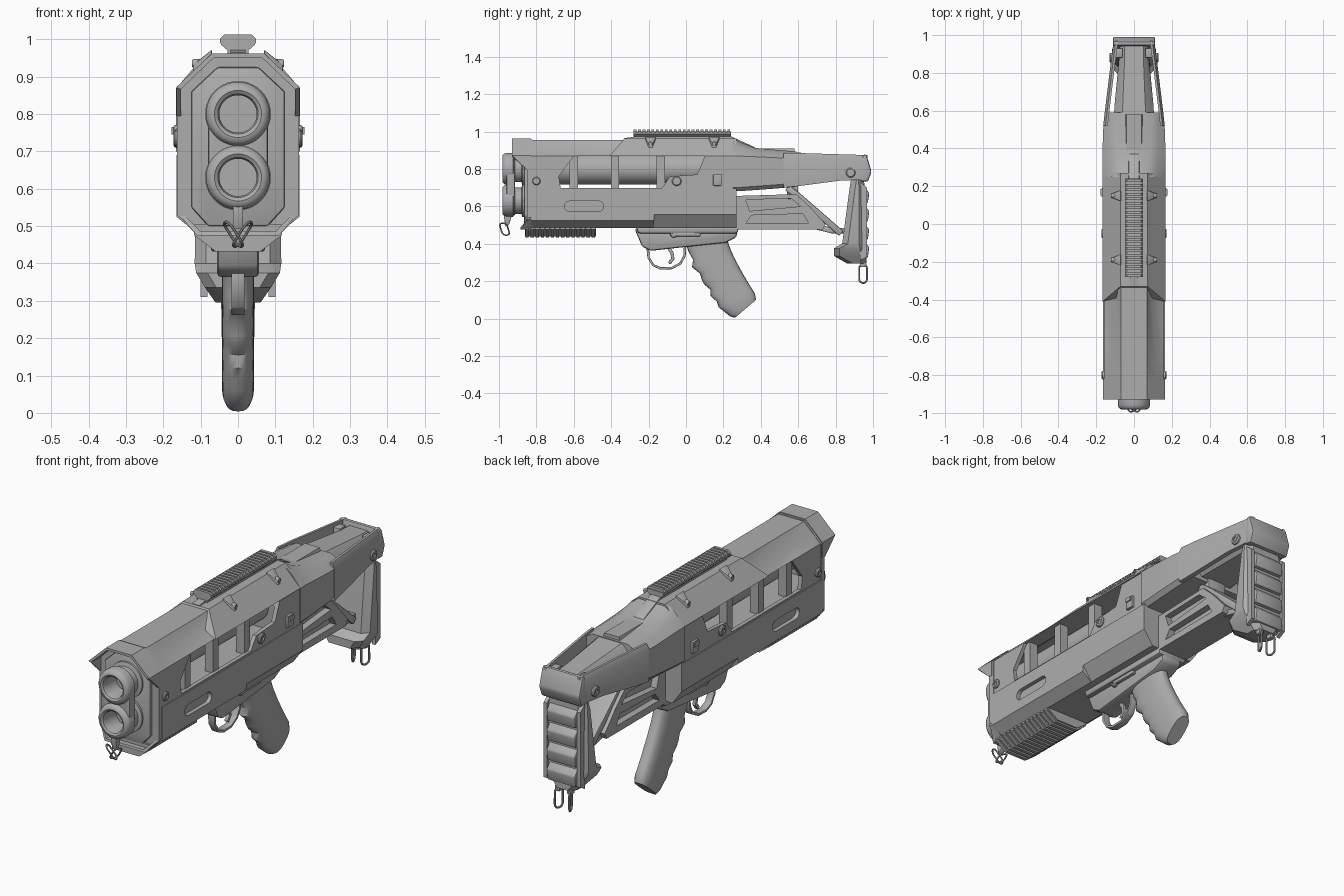
import bpy, bmesh, math
from math import sin, cos, pi, radians

if "Cube" in bpy.data.objects:
    bpy.data.objects.remove(bpy.data.objects["Cube"])

grey = bpy.data.materials.new("gunmetal grey")
grey.diffuse_color = (0.42, 0.42, 0.42, 1)
grey.use_nodes = True
grey.node_tree.nodes["Principled BSDF"].inputs["Base Color"].default_value = grey.diffuse_color


# ---------- helpers ----------
def finish(name, bm, bevel=0.0):
    bmesh.ops.recalc_face_normals(bm, faces=bm.faces)
    if bevel:
        edges = [e for e in bm.edges if e.is_manifold and e.calc_face_angle(0) > radians(30)]
        bmesh.ops.bevel(bm, geom=edges, offset=bevel, segments=2, profile=0.5,
                        affect='EDGES', clamp_overlap=True)
    me = bpy.data.meshes.new(name)
    bm.to_mesh(me)
    bm.free()
    me.materials.append(grey)
    ob = bpy.data.objects.new(name, me)
    bpy.context.collection.objects.link(ob)
    return ob


def loft(name, rings, bevel=0.0, caps=True):
    bm = bmesh.new()
    vs = [[bm.verts.new(p) for p in r] for r in rings]
    n = len(rings[0])
    for a, b in zip(vs, vs[1:]):
        for i in range(n):
            bm.faces.new((a[i], a[(i + 1) % n], b[(i + 1) % n], b[i]))
    if caps:
        bm.faces.new(vs[0])
        bm.faces.new(vs[-1])
    return finish(name, bm, bevel)


def side_shape(name, pts, x0, x1, bevel=0.0):      # (y, z) outline extruded along x
    return loft(name, [[(x, y, z) for y, z in pts] for x in (x0, x1)], bevel)


def front_shape(name, pts, y0, y1, bevel=0.0):     # (x, z) outline extruded along y
    return loft(name, [[(x, y, z) for x, z in pts] for y in (y0, y1)], bevel)


def box(name, x, y, z, bevel=0.0):
    return side_shape(name, [(y[0], z[0]), (y[1], z[0]), (y[1], z[1]), (y[0], z[1])], x[0], x[1], bevel)


def lathe(name, prof, z, n=40):                    # (radius, y) revolved round the bore axis
    return loft(name, [[(r * cos(2 * pi * i / n), y, z + r * sin(2 * pi * i / n)) for i in range(n)]
                       for r, y in prof])


def bolt(name, s, x, y, z, r=0.022):
    prof = [(r, x - 0.02), (r, x + 0.003), (r * .8, x + 0.008), (r * .45, x + 0.008), (r * .45, x + 0.002)]
    return loft(name, [[(s * px, y + q * cos(i * pi / 8), z + q * sin(i * pi / 8)) for i in range(16)]
                       for q, px in prof])


def ribbon(name, path, thick, hw, bevel=0.0):      # bent flat bar along a (y, z) path
    rings = []
    for i, (y, z) in enumerate(path):
        a, b = path[max(i - 1, 0)], path[min(i + 1, len(path) - 1)]
        dy, dz = b[0] - a[0], b[1] - a[1]
        k = thick / 2 / math.hypot(dy, dz)
        oy, oz = -dz * k, dy * k
        rings.append([(-hw, y + oy, z + oz), (hw, y + oy, z + oz), (hw, y - oy, z - oz), (-hw, y - oy, z - oz)])
    return loft(name, rings, bevel)


def ring_wire(name, centre, w, h, tilt, turn, r=0.005):
    cu = bpy.data.curves.new(name, 'CURVE')
    cu.dimensions, cu.bevel_depth, cu.bevel_resolution = '3D', r, 2
    sp = cu.splines.new('POLY')
    sp.points.add(27)
    for i, p in enumerate(sp.points):
        a = 2 * pi * i / 28
        p.co = (w * cos(a), 0, w * sin(a) + (h - w) * (1 if sin(a) > 0 else -1), 1)
    sp.use_cyclic_u = True
    ob = bpy.data.objects.new(name, cu)
    cu.materials.append(grey)
    ob.location, ob.rotation_euler = centre, (tilt, 0, turn)
    bpy.context.collection.objects.link(ob)
    bpy.context.view_layer.objects.active = ob
    ob.select_set(True)
    bpy.ops.object.convert(target='MESH')
    bpy.ops.object.select_all(action='DESELECT')


def cut(ob, *cutters):
    for c in cutters:
        m = ob.modifiers.new("cut", 'BOOLEAN')
        m.operation, m.solver, m.object = 'DIFFERENCE', 'EXACT', c
        bpy.context.view_layer.objects.active = ob
        bpy.ops.object.modifier_apply(modifier=m.name)
        bpy.data.objects.remove(c)


def slot(y0, y1, z0, z1, x0, x1):                  # rounded slot cutter
    r, zc = (z1 - z0) / 2, (z0 + z1) / 2
    pts = [(y1 - r + r * cos(a * pi / 8), zc + r * sin(a * pi / 8)) for a in range(-4, 5)]
    pts += [(y0 + r + r * cos(a * pi / 8), zc + r * sin(a * pi / 8)) for a in range(4, 13)]
    return side_shape("slot_cutter", pts, x0, x1)


def mirrored(half):
    return half + [(-x, z) for x, z in reversed(half)]


# ---------- upper housing: hollow shell with side windows and scooped front corners ----------
def housing_ring(y, sink):
    half = [(.16, .685), (.16, .868), (.115 - sink * .8, .913 - sink), (.07, .955)]
    return [(x, y, z) for x, z in mirrored(half)]


upper = loft("upper_housing", [housing_ring(-.83, 0), housing_ring(-.72, .004),
                               housing_ring(-.38, .025), housing_ring(-.30, 0), housing_ring(.27, 0)])
cavity = front_shape("cavity", mirrored([(.14, .692), (.14, .83), (.05, .9)]), -.80, .12)
window = side_shape("window", [(-.67, .697), (-.13, .697), (-.085, .76), (.06, .77), (.10, .868),
                               (-.60, .868), (-.68, .76)], -.3, .3)
cut(upper, cavity, window)

# Top cover with slanted front edge
cover = mirrored([(.166, .868), (.072, .962)])
loft("top_cover", [[(x, -.33 if z > .9 else -.41, z) for x, z in cover], [(x, .27, z) for x, z in cover]])

# Lower housing
def low_ring(y, zc):
    return [(x, y, z) for x, z in mirrored([(.165, .69), (.165, zc), (.115, .485)])]


lower = loft("lower_housing", [low_ring(-.83, .525), low_ring(-.172, .525), low_ring(-.17, .555), low_ring(.27, .555)])
cut(lower, slot(-.65, -.44, .573, .628, .145, .3), slot(-.65, -.44, .573, .628, -.3, -.145))

# Internal barrel and window posts
lathe("inner_barrel", [(.083, -.81), (.083, .13)], .80)
for s in (-1, 1):
    for i, y in enumerate((-.6, -.38, -.135)):
        box(f"window_post_{i}", (s * .10, s * .145), (y - .022, y + .022), (.685, .872))
    # Side hardware
    bolt("front_bolt", s, .163, -.80, .735)
    bolt("window_bolt", s, .163, -.05, .735, .026)
    bolt("stock_bolt", s, .122, .88, .78, .026)
    box("side_latch", (s * .15, s * .172), (.145, .19), (.71, .77), .004)
    box("latch_step", (s * .15, s * .178), (.15, .185), (.745, .765))
    for y in (-.19, .15):
        loft("rail_bracket", [[(s * .07, y - .03, z), (s * .07, y + .03, z), (s * .12, y + .01, z - .04),
                               (s * .12, y - .01, z - .04)] for z in (.935, .972)], .003)
        bolt("bracket_screw", s, .115, y, .935, .012)

# ---------- front plate, hood and muzzles ----------
face = [(.163, .53), (.163, .868), (.07, .958)]
front_shape("front_plate", mirrored([(.105, .47)] + face), -.85, -.82)
front_shape("front_bezel", mirrored([(.08, .50), (.125, .55), (.125, .86), (.055, .925)]), -.865, -.84, .006)


def lip(name, pts, back):
    rings = []
    for x, z, y, dx, dz in pts:
        rings.append([(x, y, z), (x - dx, y, z - dz), (x - dx, back, z - dz), (x, back, z)])
    loft(name, rings)


half = [(.165, .795, -.85, .012, 0), (.165, .872, -.93, .012, .006), (.07, .962, -.93, .005, .012)]
lip("front_hood", half + [(-x, z, y, -dx, dz) for x, z, y, dx, dz in reversed(half)], -.83)
half = [(.165, .54, -.84, .012, 0), (.11, .475, -.885, .008, -.012)]
lip("lower_lip", half + [(-x, z, y, -dx, dz) for x, z, y, dx, dz in reversed(half)], -.83)

stadium = [(.08 * cos(a * pi / 12), .80 + .08 * sin(a * pi / 12)) for a in range(13)]
stadium += [(-.08 * cos(a * pi / 12), .63 - .08 * sin(a * pi / 12)) for a in range(13)]
clamp = front_shape("muzzle_clamp", stadium, -.96, -.915, .006)
cut(clamp, *[lathe("bore", [(.06, -1.1), (.06, -.8)], z) for z in (.80, .63)])
for nm, z in (("upper", .80), ("lower", .63)):
    lathe(nm + "_muzzle", [(.05, -.88), (.05, -.965), (.054, -.976), (.063, -.982), (.073, -.98), (.082, -.971),
                           (.086, -.957), (.086, -.925), (.07, -.915), (.07, -.88), (.088, -.875), (.088, -.83)], z)

# Front sling clip and rings
side_shape("sling_clip", [(-.975, .555), (-.93, .555), (-.945, .505), (-.965, .49)], -.014, .014, .004)
ring_wire("front_ring_a", (.012, -.97, .478), .022, .04, radians(35), radians(65), .004)
ring_wire("front_ring_b", (-.012, -.97, .478), .022, .04, radians(35), radians(-65), .004)

# ---------- rails ----------
under = mirrored([(.112, .505), (.112, .478), (.058, .44)])
front_shape("under_rail", under, -.86, -.48)
for i in range(14):
    y = -.858 + i * .0272
    front_shape(f"under_rail_rib_{i}", mirrored([(.118, .505), (.118, .476), (.06, .432)]), y, y + .017)
box("rail_neck", (-.028, .028), (-.28, .24), (.95, .99))
front_shape("rail_core", mirrored([(.03, .972), (.046, .986), (.046, .996), (.04, .999)]), -.28, .24)
for i in range(22):
    y = -.28 + i * .0239
    front_shape(f"rail_tooth_{i}", mirrored([(.03, .978), (.048, .99), (.048, 1.001), (.038, 1.012)]), y, y + .0145)
side_shape("rail_rear_latch", [(.22, .985), (.26, .965), (.37, .915), (.37, .895), (.22, .94)], -.028, .028, .005)
side_shape("rail_front_latch", [(-.33, .965), (-.27, .972), (-.27, .95), (-.33, .95)], -.02, .02)

# ---------- stock ----------
def oct_ring(y, w, zb, zs, tw, zt):
    return [(x, y, z) for x, z in mirrored([(w - .02, zb), (w, zb + .02), (w, zs), ((w + tw) / 2, (zs * .4 + zt * .6)), (tw, zt)])]


loft("stock_shoulder", [oct_ring(.25, .166, .68, .868, .07, .962), oct_ring(.30, .166, .682, .868, .075, .94),
                        oct_ring(.37, .166, .687, .865, .085, .912), oct_ring(.48, .165, .695, .86, .095, .902),
                        oct_ring(.59, .154, .705, .855, .095, .893)])
loft("stock_core", [oct_ring(.5, .108, .715, .85, .07, .898), oct_ring(.62, .104, .725, .84, .06, .886),
                    oct_ring(.87, .08, .745, .82, .05, .86), oct_ring(.96, .075, .75, .82, .05, .855)])
front_shape("top_spine", mirrored([(.05, .88), (.04, .91)]), .3, .58)
for s in (-1, 1):
    rings = []
    for y, xo, zb, zt in ((.52, .163, .70, .885), (.60, .154, .708, .885), (.83, .126, .738, .878), (.97, .108, .742, .874)):
        rings.append([(s * x, y, z) for x, z in ((xo, zb), (xo, zt - .025), (xo - .012, zt), (xo - .024, zt), (xo - .024, zb))])
    loft("stock_side_arm", rings)
    box("stock_inner_lug", (s * .06, s * .10), (.88, .93), (.79, .86), .006)
side_shape("stock_end_cap", [(.945, .877), (.965, .877), (.992, .785), (.972, .73), (.93, .735)], -.112, .112, .012)

# Butt plate, lofted upwards, with stepped pads
def butt_ring(z, y0, y1, w):
    c = .03
    return [(-w, y0 + c, z), (-w + c, y0, z), (w - c, y0, z), (w, y0 + c, z),
            (w, y1 - c, z), (w - c, y1, z), (-w + c, y1, z), (-w, y1 - c, z)]


loft("butt_plate", [butt_ring(.295, .86, .965, .06), butt_ring(.335, .79, .965, .088), butt_ring(.375, .79, .96, .112),
                    butt_ring(.40, .835, .955, .116), butt_ring(.70, .875, .955, .11), butt_ring(.76, .885, .95, .10)])
for i in range(4):
    z = .325 + i * .097
    side_shape(f"butt_pad_{i}", [(.93, z), (.972, z), (.98, z + .055), (.955, z + .085), (.93, z + .085)], -.078, .078, .006)
for s in (-1, 1):
    side_shape("butt_flange", [(.93, .31), (.968, .33), (.968, .70), (.93, .73)], s * .082, s * .10)
    box("rear_ring_lug", (s * .02, s * .045), (.93, .96), (.275, .305), .004)
    ring_wire("rear_ring", (s * .032, .947, .24), .022, .05, 0, radians(70 * s), .005)

# Brace under the stock
brace = side_shape("brace_frame", [(.25, .655), (.59, .665), (.66, .60), (.745, .505), (.73, .475), (.25, .475)], -.078, .078)
cut(brace, side_shape("c1", [(.34, .575), (.32, .635), (.56, .642), (.615, .60)], -.2, .2),
    side_shape("c2", [(.32, .508), (.35, .552), (.625, .56), (.655, .51)], -.2, .2))
side_shape("brace_web", [(.27, .64), (.56, .65), (.66, .55), (.66, .49), (.27, .49)], -.045, .045)
ribbon("brace_diagonal", [(.54, .70), (.60, .655), (.83, .455)], .035, .06, .006)
ribbon("brace_foot", [(.70, .49), (.78, .47), (.86, .47)], .03, .05, .004)
box("brace_hanger", (-.05, .05), (.54, .60), (.64, .73), .006)

# ---------- trigger group and grip ----------
side_shape("receiver", [(-.275, .48), (.275, .48), (.27, .435), (.21, .405), (.02, .385), (-.19, .362), (-.235, .385)], -.056, .056, .012)
side_shape("receiver_flange", [(-.27, .495), (.285, .495), (.275, .455), (-.255, .455)], -.08, .08, .012)
ribbon("trigger_guard", [(-.205, .38), (-.20, .325), (-.175, .285), (-.135, .268), (-.075, .27), (-.03, .295), (-.008, .335), (-.005, .39)],
       .013, .018, .003)
ribbon("trigger", [(-.10, .39), (-.075, .35), (-.07, .32), (-.09, .295)], .018, .009, .003)
for s in (-1, 1):
    bolt("selector_pivot", s, .064, -.065, .452, .02)
    side_shape("selector_lever", [(-.07, .44), (-.07, .464), (.075, .46), (.08, .44)], s * .05, s * .072, .004)
front_pts = [(.0, .40), (.012, .36), (.038, .315), (.032, .275), (.075, .24), (.085, .205), (.10, .18), (.13, .155),
             (.132, .12), (.165, .09), (.175, .06), (.235, .012), (.262, .004)]
rings = []
for i, (fy, fz) in enumerate(front_pts):
    t = i / (len(front_pts) - 1)
    by, bz = .222 + .162 * t ** 1.25, .42 - .31 * t
    if i == len(front_pts) - 1:
        by, bz = .375, .10
    ring = []
    for k in range(24):
        a = 2 * pi * k / 24
        u = math.copysign(abs(cos(a)) ** .75, cos(a)) * .5 + .5
        w = .043 * math.copysign(abs(sin(a)) ** .75, sin(a)) * (.85 if i == len(front_pts) - 1 else 1)
        ring.append((w, fy + (by - fy) * u, fz + (bz - fz) * u))
    rings.append(ring)
loft("pistol_grip", rings)

# Smooth shading with sharp edges kept
bpy.ops.object.select_all(action='SELECT')
bpy.context.view_layer.objects.active = bpy.data.objects["pistol_grip"]
bpy.ops.object.shade_smooth_by_angle(angle=radians(35))
